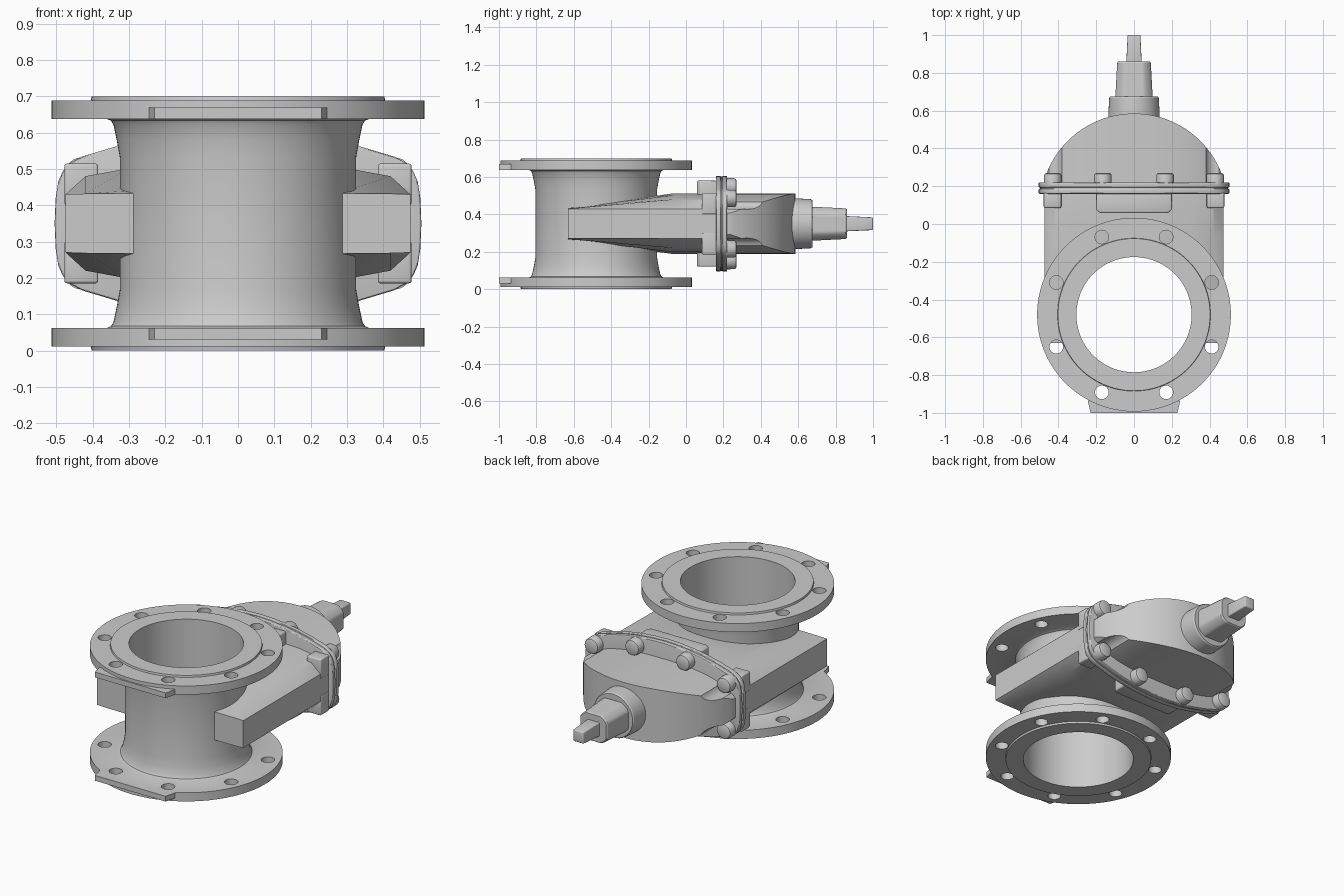
import bpy, bmesh
from math import sin, cos, pi, radians

if "Cube" in bpy.data.objects:
    bpy.data.objects.remove(bpy.data.objects["Cube"])

ZC = 0.35      # mid height of the valve
PY = -0.48     # y of the pipe axis


def finish(ob, bevel=0.0):
    bpy.ops.object.select_all(action='DESELECT')
    ob.select_set(True)
    bpy.context.view_layer.objects.active = ob
    if bevel:
        m = ob.modifiers.new("Bevel", 'BEVEL')
        m.width, m.segments, m.limit_method = bevel, 3, 'ANGLE'
        m.angle_limit = radians(40)
        bpy.ops.object.modifier_apply(modifier=m.name)
    bpy.ops.object.shade_smooth_by_angle(angle=radians(30))
    return ob


def loft(name, rings, closed=False):
    """Skin a list of equal rings; cap the ends unless closed into a loop."""
    bm = bmesh.new()
    vs = [[bm.verts.new(p) for p in r] for r in rings]
    n = len(rings[0])
    pairs = list(zip(vs, vs[1:])) + ([(vs[-1], vs[0])] if closed else [])
    for a, b in pairs:
        for i in range(n):
            j = (i + 1) % n
            bm.faces.new((a[i], a[j], b[j], b[i]))
    if not closed:
        bm.faces.new(vs[0])
        bm.faces.new(vs[-1])
    bmesh.ops.recalc_face_normals(bm, faces=bm.faces)
    me = bpy.data.meshes.new(name)
    bm.to_mesh(me)
    bm.free()
    ob = bpy.data.objects.new(name, me)
    bpy.context.collection.objects.link(ob)
    return ob


def circle_z(x, y, z, r, n=96):
    return [(x + r * cos(2 * pi * i / n), y + r * sin(2 * pi * i / n), z) for i in range(n)]


def circle_y(x, z, y, r, n=48, turn=0.0):
    return [(x + r * cos(2 * pi * i / n + turn), y, z + r * sin(2 * pi * i / n + turn)) for i in range(n)]


def section(quarter, y):
    """Ring in the xz plane from a quarter outline (x, height above centre)."""
    up = quarter + [(-x, h) for x, h in reversed(quarter) if x > 0]
    down = [(x, -h) for x, h in reversed(up) if h > 0]
    return [(x, y, ZC + h) for x, h in up + down]


def cut(ob, cutter, op='DIFFERENCE'):
    m = ob.modifiers.new("Cut", 'BOOLEAN')
    m.operation, m.object, m.solver = op, cutter, 'EXACT'
    bpy.context.view_layer.objects.active = ob
    bpy.ops.object.modifier_apply(modifier=m.name)
    bpy.data.objects.remove(cutter)


# Pipe with both end flanges: lower half profile mirrored to the top
half = [(0.305, 0), (0.403, 0), (0.405, 0.011), (0.513, 0.011), (0.513, 0.062),
        (0.362, 0.062), (0.350, 0.067), (0.343, 0.078), (0.334, 0.12), (0.325, 0.17)]
profile = half + [(r, 2 * ZC - z) for r, z in reversed(half)]
pipe = loft("flanged_pipe", [circle_z(0, PY, z, r) for r, z in profile], closed=True)
for k in range(8):
    a = radians(22.5 + 45 * k)
    x, y = 0.445 * cos(a), PY + 0.445 * sin(a)
    cut(pipe, loft("hole_cutter", [circle_z(x, y, z, 0.036, 32) for z in (-0.1, 0.8)]))
finish(pipe)

# Flat feet on the front of each flange
foot = [(-0.23, -1.0), (0.23, -1.0), (0.245, -0.935), (-0.245, -0.935)]
for name, z in (("lower_foot", 0.031), ("upper_foot", 0.638)):
    finish(loft(name, [[(x, y, zz) for x, y in foot] for zz in (z, z + 0.031)]))

# Wedge-shaped gate housing, bored out for the pipe
tip = [(0.475, 0.08), (0.42, 0.082), (0.30, 0.083), (0, 0.084)]
full = [(0.475, 0.08), (0.42, 0.13), (0.30, 0.152), (0, 0.162)]
body = loft("gate_housing", [section(tip, -0.63), section(full, -0.07), section(full, 0.17)])
cut(body, loft("bore_cutter", [circle_z(0, PY, z, 0.314) for z in (-0.1, 0.8)]))
finish(body)

# Bolted joint: two arched plates with a thin gasket between
rim = [(0.505, 0), (0.502, 0.07), (0.495, 0.115), (0.483, 0.143), (0.465, 0.165), (0.43, 0.184),
       (0.33, 0.214), (0.25, 0.232), (0.17, 0.245), (0.08, 0.253), (0, 0.256)]
for name, a, b, s in (("housing_plate", 0.16, 0.187, 1), ("gasket", 0.185, 0.195, 0.985),
                      ("bonnet_plate", 0.193, 0.22, 1)):
    q = [(x * s, h * s) for x, h in rim]
    finish(loft(name, [section(q, a), section(q, b)]), 0.006 if s == 1 else 0)

# Bonnet: arched section trimmed to a round end, with bolt pockets
arch = [(0.475 * (1 - i / 24), 0.162 * (1 - (0.95 * (1 - i / 24)) ** 2.6) ** 0.5) for i in range(25)]
bonnet = loft("bonnet", [section(arch, 0.21), section(arch, 0.65)])
cut(bonnet, loft("round_cutter", [circle_z(0, 0.088, z, 0.497, 128) for z in (0, 0.7)]), 'INTERSECT')
for sx in (-1, 1):
    for sz in (-1, 1):
        cut(bonnet, loft("pocket_cutter",
                         [circle_y(sx * 0.435, ZC + sz * 0.135, y, 0.058, 32) for y in (0.222, 0.5)]))
finish(bonnet)

# Bolts on the bonnet side and bosses on the housing side
for sz in (-1, 1):
    for sx in (-1, 1):
        for x, h in ((0.165, 0.197), (0.43, 0.135)):
            rings = [circle_y(sx * x, ZC + sz * h, y, r, 24)
                     for y, r in ((0.21, 0.047), (0.258, 0.046), (0.266, 0.042), (0.27, 0.034))]
            finish(loft("bolt", rings))
        side = [(0.385, 0.165), (0.385, 0.085), (0.478, 0.085), (0.478, 0.165)]
        finish(loft("side_boss", [[(sx * x, y, ZC + sz * h) for x, y in side]
                                  for h in (0.05, 0.165)]), 0.008)
    wide = [(-0.2, 0.165), (-0.2, 0.075), (-0.18, 0.058), (0.18, 0.058), (0.2, 0.075), (0.2, 0.165)]
    finish(loft("centre_boss", [[(x, y, ZC + sz * h) for x, y in wide]
                                for h in (0.1, 0.23)]), 0.008)

# Stem collar
finish(loft("stem_collar", [circle_y(0, ZC, y, r, 64) for y, r in
                            ((0.50, 0.135), (0.60, 0.135), (0.668, 0.131), (0.675, 0.126))]))


# Tapered gland with flats between rounded corners
def gland(y, r):
    return [(r * max(-0.88, min(0.88, cos(t))) / 0.88, y, ZC + 0.92 * r * max(-0.88, min(0.88, sin(t))) / 0.88)
            for t in (2 * pi * i / 64 + pi / 64 for i in range(64))]


finish(loft("gland", [gland(0.65, 0.1), gland(0.853, 0.089), gland(0.86, 0.084)]))

# Square tapered stem
finish(loft("stem", [circle_y(0, ZC, y, r, 4, pi / 4) for y, r in ((0.85, 0.058), (1.0, 0.048))]), 0.006)
